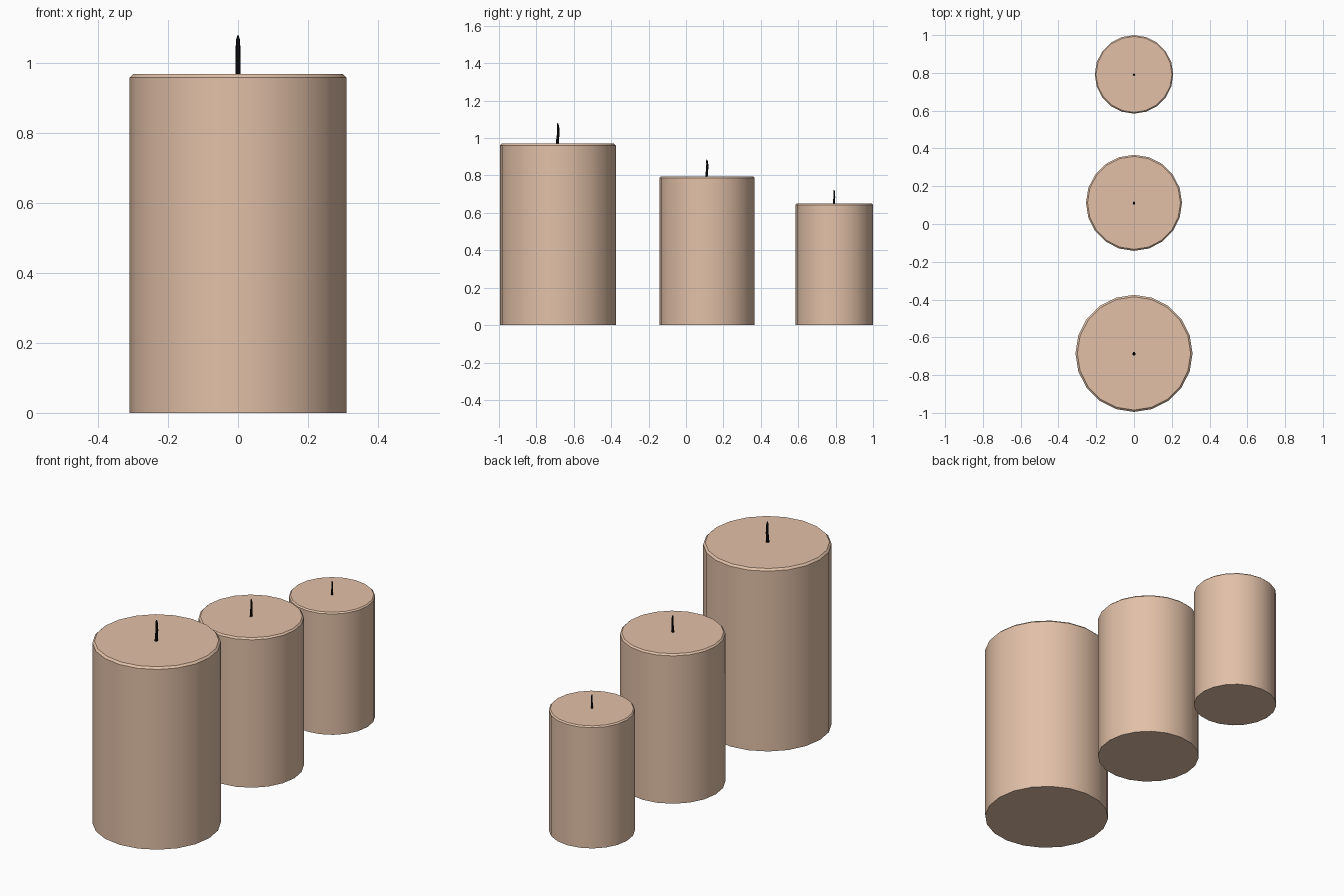
import bpy, bmesh, math
from mathutils import Matrix

if "Cube" in bpy.data.objects:
    bpy.data.objects.remove(bpy.data.objects["Cube"])


def material(name, color):
    m = bpy.data.materials.new(name)
    m.diffuse_color = color
    m.use_nodes = True
    m.node_tree.nodes["Principled BSDF"].inputs["Base Color"].default_value = m.diffuse_color
    return m


wax = material("wax", (0.76, 0.53, 0.39, 1))
char = material("charred_wick", (0.005, 0.005, 0.005, 1))


def lathe(name, rings, sides, mat, loc, scale):
    """Closed stack of round sections; each ring is (radius, y offset, z)."""
    bm = bmesh.new()
    loops = []
    for r, dy, z in rings:
        loops.append([bm.verts.new((r * math.cos(a), dy + r * math.sin(a), z))
                      for a in (2 * math.pi * i / sides for i in range(sides))])
    for low, high in zip(loops, loops[1:]):
        for i in range(sides):
            j = (i + 1) % sides
            bm.faces.new((low[i], low[j], high[j], high[i]))
    bm.faces.new(loops[0][::-1])
    bm.faces.new(loops[-1])
    bmesh.ops.transform(bm, matrix=Matrix.Scale(scale, 4), verts=bm.verts)
    me = bpy.data.meshes.new(name)
    bm.to_mesh(me)
    bm.free()
    me.materials.append(mat)
    ob = bpy.data.objects.new(name, me)
    ob.location = loc
    bpy.context.collection.objects.link(ob)
    bpy.ops.object.select_all(action='DESELECT')
    ob.select_set(True)
    bpy.context.view_layer.objects.active = ob
    bpy.ops.object.shade_smooth_by_angle(angle=math.radians(30))
    return ob


# Sections of the tallest candle: chamfered body and slightly bent wick
BODY = [(0.31, 0, 0), (0.31, 0, 0.96), (0.30, 0, 0.97)]
WICK = [(0.008, -0.003, 0.96), (0.0075, -0.002, 0.99), (0.007, 0.002, 1.02),
        (0.0065, 0.002, 1.05), (0.005, 0.0, 1.07), (0.002, -0.001, 1.08)]

# Three candles in a row, each smaller than the last
for size, y, s in (("large", -0.685, 1.0), ("medium", 0.112, 0.82), ("small", 0.792, 0.67)):
    lathe(size + "_candle", BODY, 20, wax, (0, y, 0), s)
    lathe(size + "_wick", WICK, 8, char, (0, y, 0), s)
